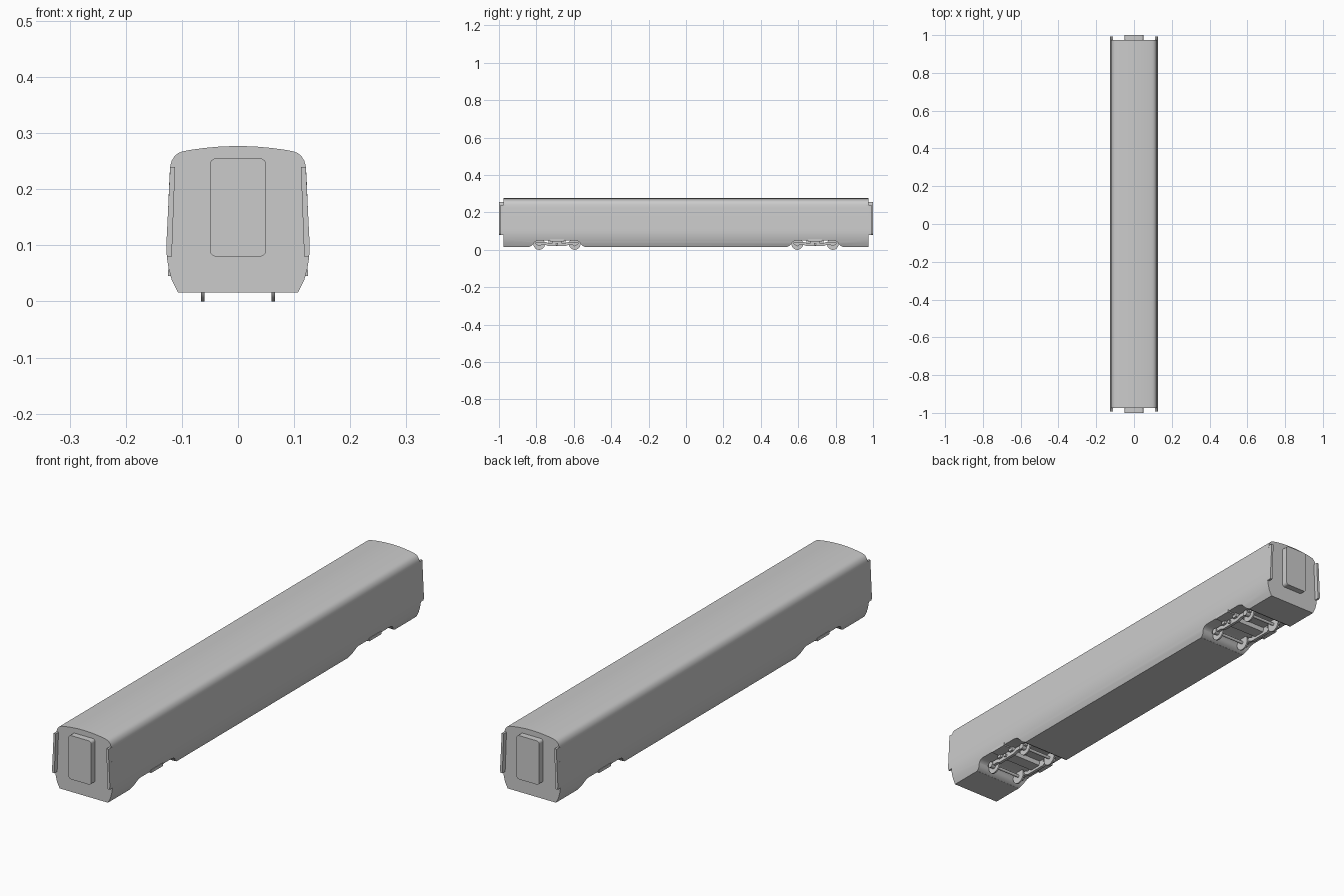
import bpy, bmesh, math

if "Cube" in bpy.data.objects:
    bpy.data.objects.remove(bpy.data.objects["Cube"])


def prism(name, pts, a, b, axis='Y'):
    """Extrude a closed 2D outline from a to b; outline is (x,z) for Y, (y,z) for X."""
    place = (lambda p, t: (p[0], t, p[1])) if axis == 'Y' else (lambda p, t: (t, p[0], p[1]))
    bm = bmesh.new()
    lo = [bm.verts.new(place(p, a)) for p in pts]
    hi = [bm.verts.new(place(p, b)) for p in pts]
    n = len(pts)
    bm.faces.new(lo)
    bm.faces.new(hi[::-1])
    for i in range(n):
        j = (i + 1) % n
        bm.faces.new((lo[i], hi[i], hi[j], lo[j]))
    bmesh.ops.recalc_face_normals(bm, faces=bm.faces)
    me = bpy.data.meshes.new(name)
    bm.to_mesh(me)
    bm.free()
    ob = bpy.data.objects.new(name, me)
    bpy.context.collection.objects.link(ob)
    return ob


def smooth(ob, angle=30):
    bpy.ops.object.select_all(action='DESELECT')
    ob.select_set(True)
    bpy.context.view_layer.objects.active = ob
    bpy.ops.object.shade_smooth_by_angle(angle=math.radians(angle))


def circle(cy, cz, r, n=32):
    return [(cy + r * math.cos(2 * math.pi * i / n), cz + r * math.sin(2 * math.pi * i / n))
            for i in range(n)]


def disc(name, x0, x1, y, z, r, n=32):
    ob = prism(name, circle(y, z, r, n), x0, x1, 'X')
    smooth(ob)
    return ob


def box(name, x0, x1, y0, y1, z0, z1):
    return prism(name, [(x0, z0), (x1, z0), (x1, z1), (x0, z1)], y0, y1)


def mirrored(half):
    return half + [(-u, v) for u, v in reversed(half) if u > 0]


BOGIE = 0.69

# body shell: one cross-section along the whole length
section = [(0, .277), (.03, .2762), (.06, .2735), (.085, .270), (.1, .267), (.107, .264),
           (.113, .259), (.118, .251), (.1205, .243), (.122, .225), (.1245, .165),
           (.1275, .105), (.1277, .092), (.1265, .076), (.1235, .058), (.118, .038), (.107, .016)]
body = prism("body_shell", mirrored(section), -.975, .975)

# bogie cutouts with flared ends
arch = [(.148, -.02), (.148, .0165), (.138, .021), (.129, .029), (.122, .039),
        (.113, .046), (.1, .05)]
for s in (-1, 1):
    cut = prism("bogie_cutout", [(y + s * BOGIE, z) for y, z in mirrored(arch)], -.2, .2, 'X')
    cut.hide_render = True
    cut.hide_viewport = False
    mod = body.modifiers.new("cutout", 'BOOLEAN')
    mod.operation = 'DIFFERENCE'
    mod.solver = 'EXACT'
    mod.object = cut
    bpy.context.view_layer.objects.active = body
    bpy.ops.object.modifier_apply(modifier=mod.name)
    bpy.data.objects.remove(cut)
smooth(body)

# ends: gangway and side flaps
r = .011
gangway = []
for cx, cz, start in ((.05 - r, .255 - r, 0), (-.05 + r, .255 - r, 90),
                      (-.05 + r, .08 + r, 180), (.05 - r, .08 + r, 270)):
    for k in range(7):
        t = math.radians(start + 15 * k)
        gangway.append((cx + r * math.cos(t), cz + r * math.sin(t)))
flap = [(.112, .24), (.121, .24), (.1245, .165), (.1275, .105), (.1277, .092),
        (.1268, .08), (.118, .08)]
for s in (-1, 1):
    smooth(prism("gangway", gangway, s * .97, s * 1.0))
    for m in (-1, 1):
        smooth(prism("end_flap", [(m * x, z) for x, z in flap], s * .965, s * .993))

# bogies
frame = [(0, .02), (.045, .02), (.06, .026), (.085, .026), (.115, .03),
         (.115, .038), (.085, .042), (.06, .042), (.045, .036), (0, .036)]
frame = frame + [(-y, z) for y, z in reversed(frame) if y > 0]
for s in (-1, 1):
    c = s * BOGIE
    for w in (-.095, .095):
        disc("axle", -.062, .062, c + w, .031, .006, 16)
        for m in (-1, 1):
            disc("wheel", m * .0595, m * .0655, c + w, .031, .031)
            disc("axle_box", m * .0655, m * .084, c + w, .031, .012, 20)
    box("bolster", -.08, .08, c - .025, c + .025, .03, .052)
    for m in (-1, 1):
        prism("side_frame", [(c + y, z) for y, z in frame], m * .068, m * .08, 'X')
        box("damper_mount", m * .08, m * .125, c - .038, c + .038, .045, .057)
        disc("damper", m * .083, m * .091, c, .03, .007, 16)
        for w in (-.035, .035):
            box("spring_seat", m * .07, m * .09, c + w - .01, c + w + .01, .034, .052)
